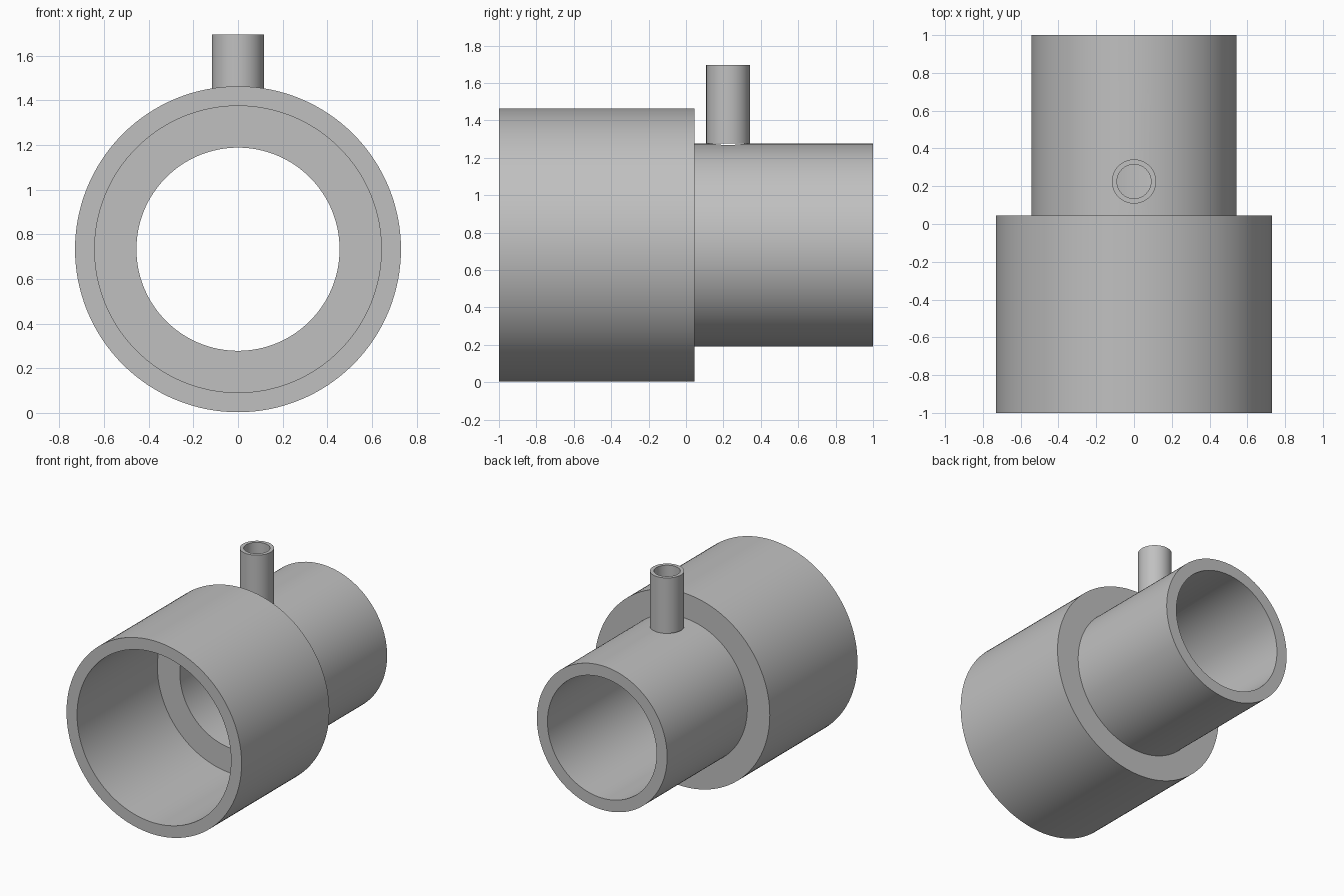
import bpy
import bmesh
import math
from mathutils import Matrix, Vector

if "Cube" in bpy.data.objects:
    bpy.data.objects.remove(bpy.data.objects["Cube"])

AXIS_Z = 0.733
BIG_R, SMALL_R, WALL = 0.73, 0.543, 0.088
STEP_Y = 0.045
PORT_Y, PORT_R, PORT_BORE = 0.225, 0.117, 0.09
PORT_TOP = 1.695

grey = bpy.data.materials.new("plain grey")
grey.use_nodes = True
grey.diffuse_color = (0.53, 0.53, 0.53, 1)
grey.node_tree.nodes["Principled BSDF"].inputs["Base Color"].default_value = (0.53, 0.53, 0.53, 1)


def lathe(name, profile, matrix, steps=128):
    """Spin a closed (radius, height) profile round z, then place it."""
    bm = bmesh.new()
    verts = [bm.verts.new((r, 0, h)) for r, h in profile]
    edges = [bm.edges.new((v, verts[i - 1])) for i, v in enumerate(verts)]
    bmesh.ops.spin(bm, geom=verts + edges, cent=(0, 0, 0), axis=(0, 0, 1),
                   angle=math.tau, steps=steps, use_merge=True)
    bmesh.ops.remove_doubles(bm, verts=bm.verts, dist=1e-5)
    bmesh.ops.transform(bm, matrix=matrix, verts=bm.verts)
    bmesh.ops.recalc_face_normals(bm, faces=bm.faces)
    mesh = bpy.data.meshes.new(name)
    bm.to_mesh(mesh)
    bm.free()
    mesh.materials.append(grey)
    obj = bpy.data.objects.new(name, mesh)
    bpy.context.collection.objects.link(obj)
    return obj


def select_only(obj):
    bpy.ops.object.select_all(action='DESELECT')
    obj.select_set(True)
    bpy.context.view_layer.objects.active = obj


# Stepped pipe: wide socket at the front, narrow spigot at the back
along_y = Matrix.Translation((0, 0, AXIS_Z)) @ Matrix.Rotation(-math.pi / 2, 4, 'X')
pipe = lathe("stepped_pipe", [
    (BIG_R, -1), (BIG_R, STEP_Y), (SMALL_R, STEP_Y), (SMALL_R, 1),
    (SMALL_R - WALL, 1), (SMALL_R - WALL, STEP_Y - WALL),
    (BIG_R - WALL, STEP_Y - WALL), (BIG_R - WALL, -1)], along_y)

# Upright port tube resting on the crown of the spigot
port_base = AXIS_Z + SMALL_R + 0.001
port = lathe("port_tube", [
    (PORT_R, port_base), (PORT_R, PORT_TOP),
    (PORT_BORE, PORT_TOP), (PORT_BORE, port_base)],
    Matrix.Translation((0, PORT_Y, 0)), 64)

# Drill the port bore through the top wall of the spigot
bpy.ops.mesh.primitive_cylinder_add(vertices=64, radius=PORT_BORE, depth=0.4,
                                    location=(0, PORT_Y, AXIS_Z + SMALL_R))
drill = bpy.context.object
drill.name = "bore_cutter"
drill.hide_render = True
drill.data.materials.append(grey)
cut = pipe.modifiers.new("port bore", 'BOOLEAN')
cut.operation = 'DIFFERENCE'
cut.solver = 'EXACT'
cut.object = drill
select_only(pipe)
bpy.ops.object.modifier_apply(modifier=cut.name)
bpy.data.objects.remove(drill)

# Smooth walls, crisp rims
for obj in (pipe, port):
    select_only(obj)
    bpy.ops.object.shade_smooth_by_angle(angle=math.radians(30))
